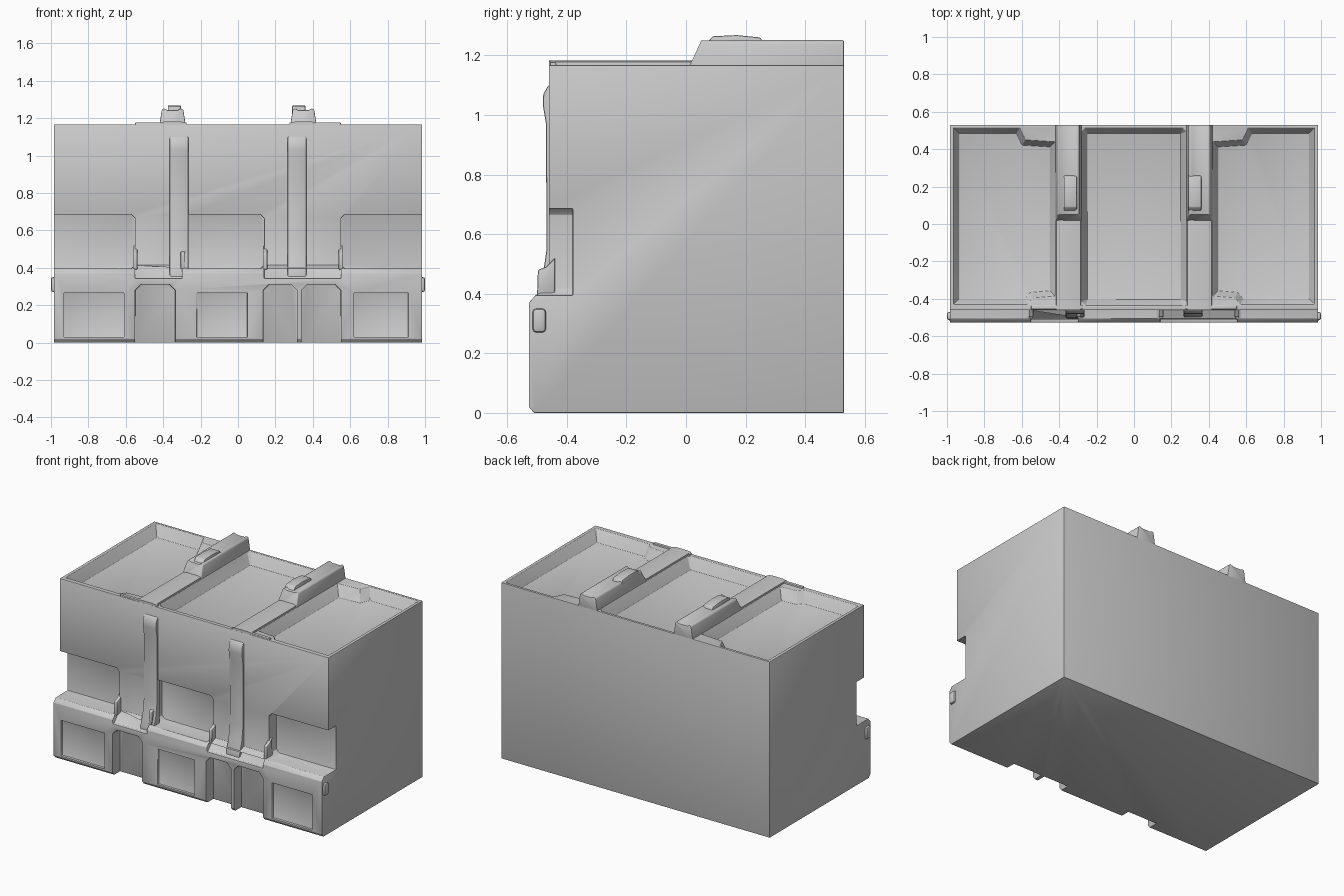
import bpy, bmesh, math
from mathutils import Vector

if "Cube" in bpy.data.objects:
    bpy.data.objects.remove(bpy.data.objects["Cube"])


def offset(pts, d):
    """Move every edge of a counter-clockwise outline inwards by d."""
    out = []
    for i, p in enumerate(pts):
        p = Vector(p)
        e1 = (p - Vector(pts[i - 1])).normalized()
        e2 = (Vector(pts[(i + 1) % len(pts)]) - p).normalized()
        n1, n2 = Vector((-e1.y, e1.x)), Vector((-e2.y, e2.x))
        out.append(p + (n1 + n2) * d / (1 + n1.dot(n2)))
    return out


def prism(name, pts, axis, a, b, inset=0.0):
    """Extrude a 2D outline along an axis from a to b; the a end may be inset."""
    place = {'x': lambda p, t: (t, p[0], p[1]),
             'y': lambda p, t: (p[0], t, p[1]),
             'z': lambda p, t: (p[0], p[1], t)}[axis]
    bm = bmesh.new()
    first = offset(pts, inset) if inset else pts
    r0 = [bm.verts.new(place(p, a)) for p in first]
    r1 = [bm.verts.new(place(p, b)) for p in pts]
    n = len(pts)
    bm.faces.new(r0)
    bm.faces.new(r1)
    for i in range(n):
        bm.faces.new((r0[i], r0[(i + 1) % n], r1[(i + 1) % n], r1[i]))
    bmesh.ops.recalc_face_normals(bm, faces=bm.faces)
    me = bpy.data.meshes.new(name)
    bm.to_mesh(me)
    bm.free()
    ob = bpy.data.objects.new(name, me)
    bpy.context.collection.objects.link(ob)
    return ob


def rect(u0, u1, v0, v1, c=0.0):
    """Counter-clockwise rectangle, with optional clipped corners."""
    if not c:
        return [(u0, v0), (u1, v0), (u1, v1), (u0, v1)]
    return [(u0 + c, v0), (u1 - c, v0), (u1, v0 + c), (u1, v1 - c),
            (u1 - c, v1), (u0 + c, v1), (u0, v1 - c), (u0, v0 + c)]


def finish(ob, width=0.01):
    """Soften the edges and shade smooth."""
    bpy.ops.object.select_all(action='DESELECT')
    ob.select_set(True)
    bpy.context.view_layer.objects.active = ob
    if width:
        m = ob.modifiers.new("soft_edges", 'BEVEL')
        m.width, m.segments = width, 2
        m.limit_method, m.angle_limit = 'ANGLE', math.radians(35)
        bpy.ops.object.modifier_apply(modifier=m.name)
    bpy.ops.object.shade_smooth_by_angle(angle=math.radians(35))


# Main block with the projecting ground-floor plinth in its side profile
body = prism("building_body", [(-0.527, 0.02), (-0.51, 0), (0.53, 0), (0.53, 1.167),
             (-0.46, 1.167), (-0.46, 0.415), (-0.505, 0.395), (-0.527, 0.37)],
             'x', -0.985, 0.985)
cutters = []

# Upper-floor openings; the outer two run through the building corners
for x0, x1 in ((-1.1, -0.55), (-0.29, 0.14), (0.55, 1.1)):
    cutters.append(prism("window_cut", rect(x0, x1, 0.395, 0.685, 0.02), 'y', -0.38, -0.7))

# Sloped sills above the doorways
for x0, x1 in ((-0.55, -0.30), (0.14, 0.55)):
    cutters.append(prism("sill_cut", [(-0.6, 0.34), (-0.512, 0.345), (-0.462, 0.405),
                                      (-0.462, 0.46), (-0.6, 0.46)], 'x', x0, x1))

# Doorway niches, open at the ground
for x0, x1 in ((-0.55, -0.335), (0.135, 0.315), (0.34, 0.55)):
    cutters.append(prism("door_cut", [(x0, -0.1), (x1, -0.1), (x1, 0.28), (x1 - 0.03, 0.31),
                                      (x0 + 0.03, 0.31), (x0, 0.28)], 'y', -0.45, -0.7))

# Shallow ground-floor panels
for x0, x1 in ((-0.93, -0.61), (-0.22, 0.05), (0.62, 0.91)):
    cutters.append(prism("panel_cut", rect(x0, x1, 0.03, 0.265), 'y', -0.512, -0.7))

# Roof wells with sloping walls; outer wells step around the corner blocks
outer = [(0.57, -0.43), (0.965, -0.43), (0.965, 0.515), (0.61, 0.515), (0.58, 0.45),
         (0.42, 0.44), (0.42, -0.385), (0.54, -0.395)]
wells = [outer, [(-x, y) for x, y in reversed(outer)], rect(-0.28, 0.28, -0.435, 0.515, 0.02)]
for w in wells:
    cutters.append(prism("roof_well_cut", w, 'z', 1.09, 1.25, -0.0))
    bm = bmesh.new()
    bm.from_mesh(cutters[-1].data)
    low = offset(w, 0.03)
    bm.verts.ensure_lookup_table()
    for v, p in zip(bm.verts[:len(w)], low):
        v.co.x, v.co.y = p
    for v in bm.verts[len(w):]:
        v.co.z = 1.168
    bm.to_mesh(cutters[-1].data)
    bm.free()

bpy.context.view_layer.objects.active = body
for c in cutters:
    m = body.modifiers.new("cut", 'BOOLEAN')
    m.operation, m.solver, m.object = 'DIFFERENCE', 'EXACT', c
    bpy.ops.object.modifier_apply(modifier=m.name)
for c in cutters:
    bpy.data.objects.remove(c, do_unlink=True)
finish(body, 0.008)

for side in (-1, 1):
    s = "left" if side < 0 else "right"
    cx = 0.35 * side

    # Low roof beam along the full depth
    finish(prism("roof_beam_" + s, [(cx - 0.075, 1.08), (cx + 0.075, 1.08), (cx + 0.065, 1.178),
           (cx + 0.04, 1.182), (cx - 0.04, 1.182), (cx - 0.065, 1.178)], 'y', -0.459, 0.529), 0)

    # Raised rear half, with a shallow channel on top and a sloping nose
    half = [(0.072, 1.15), (0.058, 1.243), (0.048, 1.252), (0.028, 1.243)]
    sec = [(cx + x, z) for x, z in half] + [(cx - x, z) for x, z in reversed(half)]
    top = prism("raised_beam_" + s, sec, 'y', 0.005, 0.53)
    for v in top.data.vertices:
        if v.co.y < 0.1 and v.co.z > 1.2:
            v.co.y = 0.05
    finish(top, 0.004)

    # Small cap on the raised beam
    x0 = 0.29 if side > 0 else -0.375
    finish(prism("beam_cap_" + s, [(0.05, 1.22), (0.27, 1.22), (0.25, 1.26), (0.17, 1.268),
                                   (0.09, 1.264)], 'x', x0, x0 + 0.07), 0.005)

    # Flat pad where the beam meets the front parapet
    xa, xb = sorted((0.275 * side, 0.55 * side))
    finish(prism("parapet_pad_" + s, rect(xa, xb, -0.457, -0.435), 'z', 1.15, 1.177), 0.005)

    # Front pilaster with a capital and a flared foot
    px = 0.315 * side
    finish(prism("pilaster_" + s, [(-0.44, 1.11), (-0.462, 1.10), (-0.479, 1.07), (-0.48, 1.03),
           (-0.47, 0.97), (-0.468, 0.55), (-0.482, 0.45), (-0.503, 0.38), (-0.505, 0.33),
           (-0.44, 0.33)], 'x', px - 0.05, px + 0.05), 0.006)

    # Bump at the outer plinth corner
    xa, xb = sorted((0.95 * side, 1.0 * side))
    finish(prism("corner_bump_" + s, rect(xa, xb, -0.515, -0.47), 'z', 0.27, 0.35), 0.012)

# Side brackets of the openings
for i, x in enumerate((-0.55, -0.295, 0.145, 0.55)):
    finish(prism("opening_bracket_%d" % i, [(-0.44, 0.40), (-0.44, 0.52), (-0.47, 0.49),
           (-0.497, 0.48), (-0.50, 0.39)], 'x', x - 0.012, x + 0.012), 0.005)
